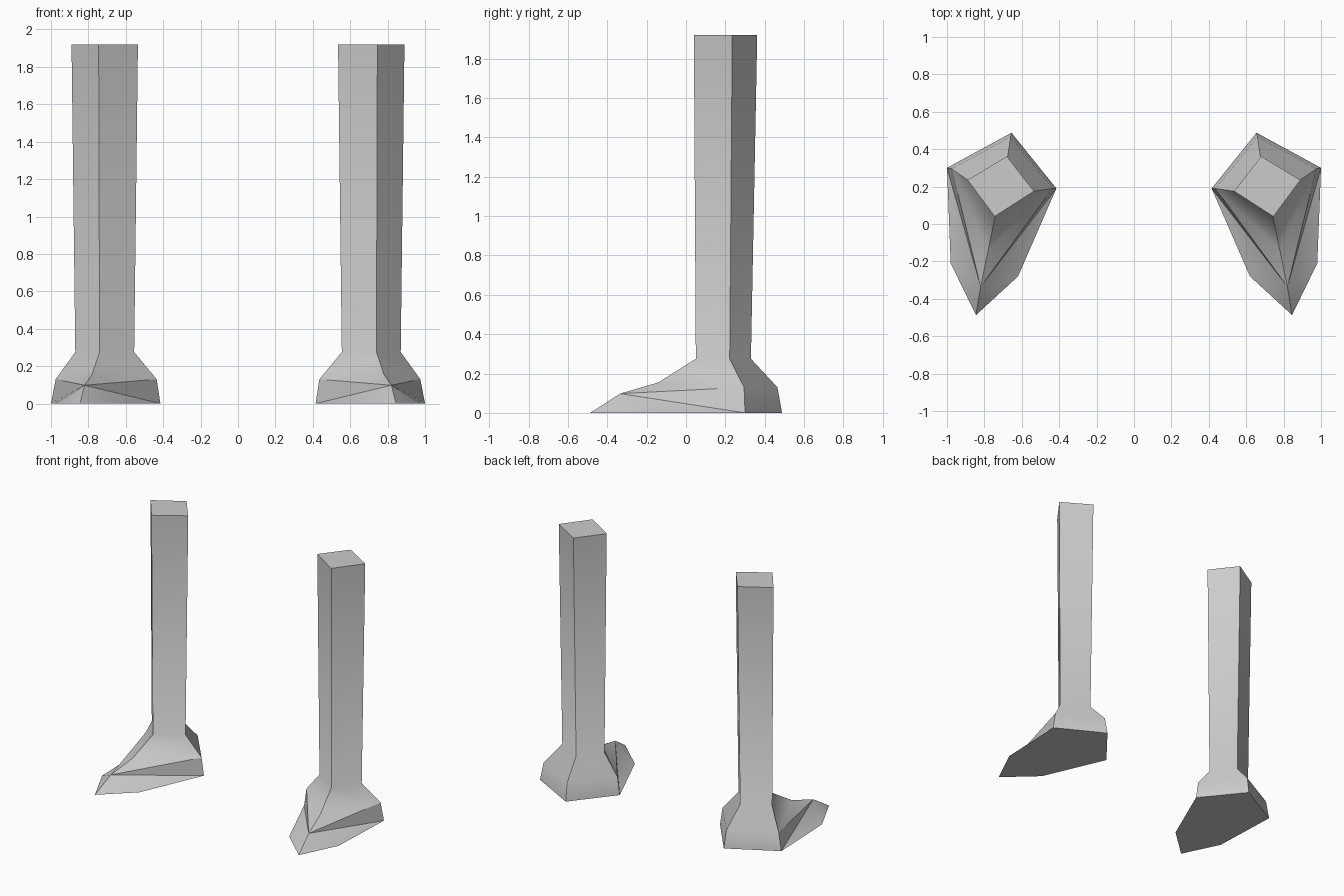
import bpy, bmesh, math

if "Cube" in bpy.data.objects:
    bpy.data.objects.remove(bpy.data.objects["Cube"])

# Four-cornered cross-sections, top to sole: front, right, back, left
sections = [
    (1.92, [(0.745, 0.04), (0.89, 0.235), (0.68, 0.362), (0.535, 0.175)]),
    (0.275, [(0.74, 0.05), (0.87, 0.222), (0.68, 0.33), (0.555, 0.172)]),
    (0.13, [(0.78, -0.14), (0.975, 0.295), (0.66, 0.465), (0.435, 0.19)]),
]

bm = bmesh.new()
rings = [[bm.verts.new((x, y, z)) for x, y in pts] for z, pts in sections]
instep = rings[2][0]
instep.co.z = 0.155

# Shaft and ankle
bm.faces.new(rings[0])
for upper, lower in zip(rings, rings[1:]):
    for i in range(4):
        j = (i + 1) % 4
        bm.faces.new((upper[i], upper[j], lower[j], lower[i]))

# Sole outline: tip, outer toe, outer heel, back heel, inner heel, inner toe
sole = [bm.verts.new((x, y, 0)) for x, y in
        [(0.845, -0.487), (0.98, -0.21), (1.0, 0.30),
         (0.655, 0.488), (0.415, 0.19), (0.62, -0.28)]]
bm.faces.new(sole)

# Heel walls
_, right, back, left = rings[2]
bm.faces.new((right, back, sole[3], sole[2]))
bm.faces.new((back, left, sole[4], sole[3]))

# Toe: facets fan out on both sides of the ridge point
ridge = bm.verts.new((0.82, -0.335, 0.098))
for chain in ([instep, right, sole[2], sole[1], sole[0]],
              [instep, left, sole[4], sole[5], sole[0]]):
    for a, b in zip(chain, chain[1:]):
        bm.faces.new((ridge, a, b))

bmesh.ops.recalc_face_normals(bm, faces=bm.faces)
mesh = bpy.data.meshes.new("legs_with_feet")
bm.to_mesh(mesh)
bm.free()
legs = bpy.data.objects.new("legs_with_feet", mesh)
bpy.context.collection.objects.link(legs)

# Soft shading with sharp corners
bpy.context.view_layer.objects.active = legs
legs.select_set(True)
bpy.ops.object.shade_smooth_by_angle(angle=math.radians(40))

# Matching leg on the other side
mirror = legs.modifiers.new("mirror", 'MIRROR')
mirror.use_axis[0] = True
